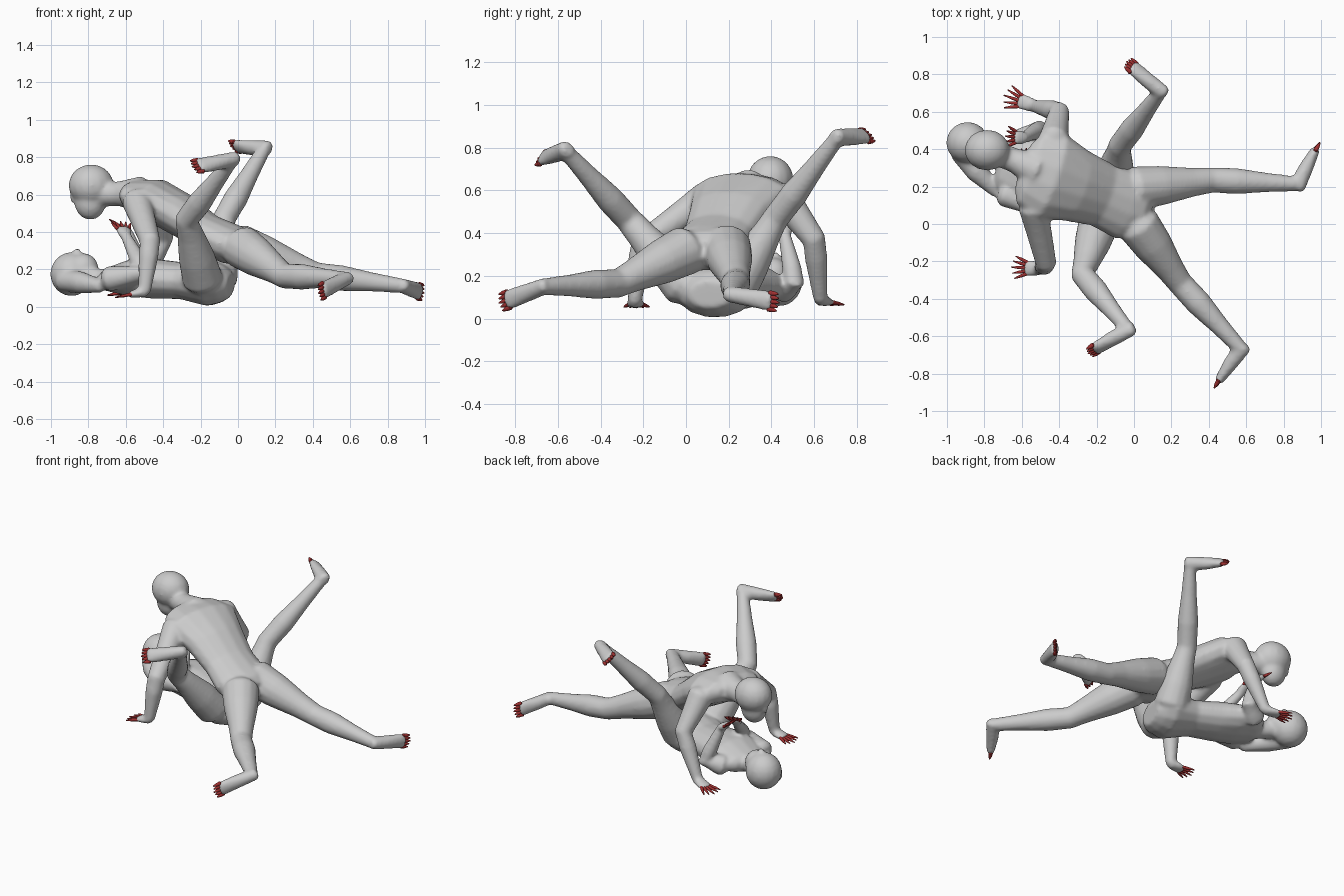
import bpy, bmesh, math
from mathutils import Vector as V, Matrix

if "Cube" in bpy.data.objects:
    bpy.data.objects.remove(bpy.data.objects["Cube"])

red = bpy.data.materials.new("red")
red.diffuse_color = (0.35, 0.03, 0.03, 1)
red.use_nodes = True
red.node_tree.nodes["Principled BSDF"].inputs["Base Color"].default_value = red.diffuse_color
N = 14


def tube(bm, pts, radii, side=None):
    """Loft elliptical rings (half width, half depth) along a path, rounded ends."""
    pts = [V(p) for p in pts]
    rads = [(r, r) if isinstance(r, (int, float)) else r for r in radii]
    rings = []
    for i, p in enumerate(pts):
        d = (pts[min(i + 1, len(pts) - 1)] - pts[max(i - 1, 0)]).normalized()
        s = V(side) if side else V((0.31, 0.9, 0.3))
        s = (s - d * s.dot(d)).normalized()
        u = d.cross(s)
        loops = [(p, 1)]
        if i == 0:
            loops = [(p - d * min(rads[0]) * 0.45, 0.65), (p, 1)]
        if i == len(pts) - 1:
            loops = [(p, 1), (p + d * min(rads[-1]) * 0.45, 0.65)]
        for c, k in loops:
            rings.append([bm.verts.new(c + (s * math.cos(a) * rads[i][0] + u * math.sin(a) * rads[i][1]) * k)
                          for a in [2 * math.pi * j / N for j in range(N)]])
    for a, b in zip(rings, rings[1:]):
        for j in range(N):
            bm.faces.new((a[j], a[(j + 1) % N], b[(j + 1) % N], b[j]))
    bm.faces.new(rings[0][::-1])
    bm.faces.new(rings[-1])


def ball(bm, c, r):
    m = Matrix.Translation(c) @ Matrix.Diagonal((*r, 1))
    bmesh.ops.create_uvsphere(bm, u_segments=16, v_segments=10, radius=1, matrix=m)


def finish(name, bm, mat=None):
    bmesh.ops.recalc_face_normals(bm, faces=bm.faces)
    me = bpy.data.meshes.new(name)
    bm.to_mesh(me)
    bm.free()
    ob = bpy.data.objects.new(name, me)
    bpy.context.collection.objects.link(ob)
    if mat:
        me.materials.append(mat)
    return ob


def digits(name, base, d, side, width, length, r, spread):
    """Row of five tapered red fingers or toes."""
    bm = bmesh.new()
    for i in range(5):
        t = i / 2 - 1
        a = base + side * t * width
        e = (d + side * t * spread).normalized() * length * (1 - 0.2 * abs(t))
        tube(bm, [a - e * 0.2, a + e * 0.5, a + e], [r, r * 0.8, r * 0.3])
    finish(name, bm, red)


def leg(bm, name, hip, knee, ankle, toe, k=1.0):
    h, n, a, t = map(V, (hip, knee, ankle, toe))
    tube(bm, [h, h.lerp(n, .35), h.lerp(n, .75), n, n.lerp(a, .3), n.lerp(a, .65), a],
         [.118 * k, .106 * k, .078 * k, .068 * k, .07 * k, .053 * k, .041 * k])
    # foot: heel to ball, flattened away from the shin
    d = (t - a).normalized()
    shin = (a - n).normalized()
    s = d.cross(shin).normalized()
    heel = a - d * .02 + shin * .022
    ballp = a.lerp(t, .84)
    tube(bm, [heel, a.lerp(t, .4) + shin * .008, ballp], [(.038, .046), (.044, .04), (.05, .025)], s)
    digits(name + "_toes", ballp, d, s, .038, (t - ballp).length * 1.15, .013, .05)


def arm(bm, name, sh, el, wr, tip, side, k=1.0):
    s0, e, w, t = map(V, (sh, el, wr, tip))
    tube(bm, [s0, s0.lerp(e, .4), e, e.lerp(w, .3), w],
         [.082 * k, .07 * k, .056 * k, .054 * k, .034 * k])
    d = (t - w).normalized()
    s = V(side)
    s = (s - d * s.dot(d)).normalized()
    palm = w.lerp(t, .5)
    tube(bm, [w, w.lerp(t, .25), palm], [(.034, .03), (.043, .024), (.043, .018)], s)
    digits(name + "_fingers", palm, d, s, .034, (t - palm).length * .95, .01, .45)


def body(name, bm):
    """Fuse the parts into one smooth skin."""
    ob = finish(name, bm)
    m = ob.modifiers.new("fuse", 'REMESH')
    m.mode = 'VOXEL'
    m.voxel_size = .011
    m.use_smooth_shade = True
    m = ob.modifiers.new("relax", 'SMOOTH')
    m.factor = .5
    m.iterations = 10


# upper figure: propped on both arms
bm = bmesh.new()
tube(bm, [(.04, .08, .315), (-.04, .10, .335), (-.17, .155, .40), (-.31, .205, .495), (-.45, .255, .575), (-.56, .295, .60)],
     [(.15, .095), (.19, .11), (.175, .1), (.2, .115), (.245, .115), (.2, .08)], (.32, .95, 0))
tube(bm, [(-.52, .29, .60), (-.64, .34, .605), (-.74, .38, .60)], [.1, .066, .065])
ball(bm, (-.785, .395, .65), (.122, .11, .112))
ball(bm, (-.79, .395, .56), (.085, .075, .095))
ball(bm, (-.88, .41, .585), (.022, .02, .03))
leg(bm, "upper_far_leg", (0, .19, .33), (.42, .235, .17), (.86, .215, .115), (.99, .43, .075))
leg(bm, "upper_near_leg", (.02, .0, .32), (.25, -.32, .165), (.56, -.655, .15), (.435, -.87, .075))
arm(bm, "upper_far_arm", (-.43, .45, .575), (-.40, .60, .37), (-.53, .63, .09), (-.70, .69, .06), (.3, 1, 0))
arm(bm, "upper_near_arm", (-.54, .10, .565), (-.47, -.21, .35), (-.50, -.24, .08), (-.66, -.23, .05), (0, 1, 0))
body("upper_figure", bm)

# lower figure: lying on its back
bm = bmesh.new()
tube(bm, [(-.08, .12, .12), (-.15, .135, .13), (-.30, .19, .14), (-.45, .245, .15), (-.57, .29, .155), (-.69, .33, .145)],
     [(.16, .1), (.2, .128), (.15, .1), (.165, .108), (.185, .1), (.15, .065)], (.38, .92, 0))
tube(bm, [(-.66, .32, .14), (-.75, .36, .15), (-.83, .39, .17)], [.065, .055, .06])
ball(bm, (-.89, .435, .175), (.115, .112, .118))
ball(bm, (-.825, .41, .205), (.08, .075, .082))
ball(bm, (-.86, .42, .295), (.022, .02, .02))
# hair falling to one side
tube(bm, [(-.93, .39, .14), (-.84, .28, .13), (-.73, .17, .11)], [.06, .06, .035])
leg(bm, "lower_near_leg", (-.19, .0, .15), (-.275, -.27, .465), (-.04, -.555, .775), (-.24, -.69, .75), .93)
leg(bm, "lower_far_leg", (-.11, .23, .15), (-.075, .42, .47), (.135, .70, .835), (-.035, .865, .86), .93)
arm(bm, "lower_near_arm", (-.69, .16, .15), (-.50, .08, .18), (-.60, .31, .38), (-.63, .40, .46), (.8, .3, 0), .85)
arm(bm, "lower_far_arm", (-.59, .45, .14), (-.50, .51, .17), (-.59, .46, .40), (-.69, .47, .47), (0, 1, 0), .85)
body("lower_figure", bm)
